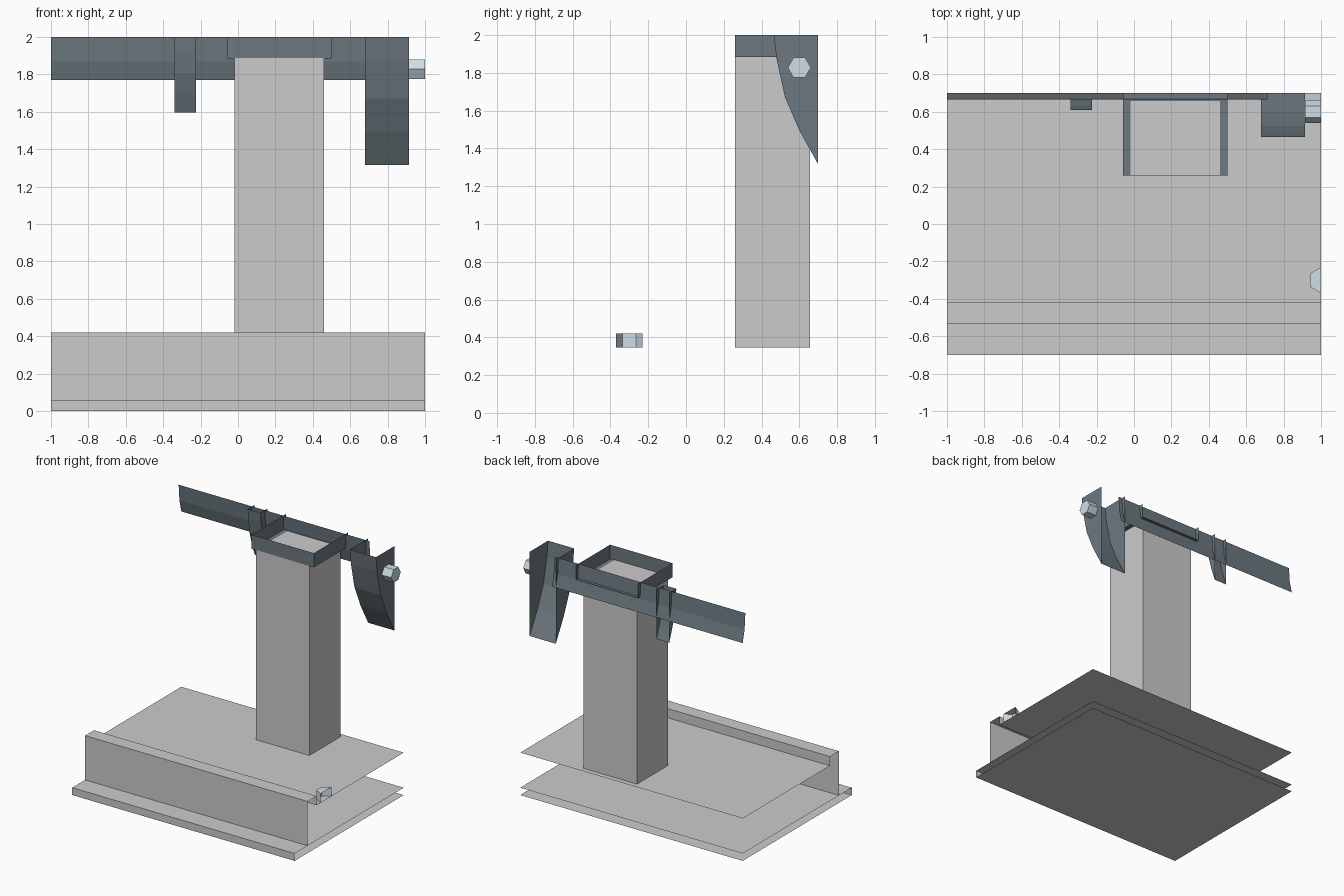
import bpy, bmesh, math

if "Cube" in bpy.data.objects:
    bpy.data.objects.remove(bpy.data.objects["Cube"])


def mat(name, col):
    m = bpy.data.materials.new(name)
    m.diffuse_color = (*col, 1)
    m.use_nodes = True
    m.node_tree.nodes["Principled BSDF"].inputs["Base Color"].default_value = m.diffuse_color
    return m


SLATE = mat("slate_metal", (0.15, 0.19, 0.215))
STEEL = mat("pale_steel", (0.62, 0.73, 0.79))


def make(name, faces, material=None):
    """Object from a list of polygons given as corner points."""
    bm = bmesh.new()
    for f in faces:
        bm.faces.new([bm.verts.new(p) for p in f])
    bmesh.ops.remove_doubles(bm, verts=bm.verts, dist=1e-4)
    me = bpy.data.meshes.new(name)
    bm.to_mesh(me)
    bm.free()
    ob = bpy.data.objects.new(name, me)
    bpy.context.collection.objects.link(ob)
    if material:
        me.materials.append(material)
    return ob


def sweep(profile, x0, x1):
    """Sheet: a (y, z) profile swept along x."""
    return [[(x0, *a), (x1, *a), (x1, *b), (x0, *b)]
            for a, b in zip(profile, profile[1:])]


def walls(path, z0, z1):
    """Vertical sheets along an (x, y) path."""
    return [[(*a, z0), (*b, z0), (*b, z1), (*a, z1)]
            for a, b in zip(path, path[1:])]


def flat(x0, x1, y0, y1, z):
    return [[(x0, y0, z), (x1, y0, z), (x1, y1, z), (x0, y1, z)]]


# Base: open-ended bottom slab and stepped platform with a raised front rim
make("bottom_slab", sweep([(0.7, 0), (-0.7, 0), (-0.7, 0.06), (0.7, 0.06)][::-1], -1, 1))
make("platform", sweep([(-0.535, 0.06), (-0.535, 0.42), (-0.42, 0.42),
                        (-0.42, 0.345), (0.7, 0.345)], -1, 1))

# Column standing on the platform
CX0, CX1, CY0, CY1 = -0.02, 0.46, 0.26, 0.657
ring = [(CX0, CY0), (CX1, CY0), (CX1, CY1), (CX0, CY1), (CX0, CY0)]
make("column", walls(ring, 0.345, 1.888) + flat(CX0, CX1, CY0, CY1, 1.888))

# Cap tray around the column head, open at top and back
tray = walls([(-0.06, 0.7), (-0.06, 0.26), (0.5, 0.26), (0.5, 0.7)], 1.885, 2)
make("column_cap", tray + flat(-0.06, 0.5, 0.26, 0.7, 1.885), SLATE)

# Long curved beam sheet
make("beam", sweep([(0.7, 1.77), (0.676, 1.87), (0.666, 2)][::-1], -1, 0.715), SLATE)


# Brackets: curved front sheet with two side plates, open top and back
def bracket(name, x0, x1, depth, height):
    curve = [(0, 0), (0.06, 0.18), (0.25, 0.48), (0.58, 0.74), (1, 1)]
    prof = [(0.7 - depth * (1 - u), 2 - height * v) for u, v in curve]
    sides = [[(x, *p) for p in prof + [(0.7, 2)]] for x in (x0, x1)]
    sides[1].reverse()
    make(name, sweep(prof, x0, x1) + sides, SLATE)


bracket("small_bracket", -0.34, -0.225, 0.09, 0.405)
bracket("end_bracket", 0.68, 0.915, 0.235, 0.685)

# Hexagonal pivot nut on the end bracket
hexa = [(math.cos(i * math.pi / 3), math.sin(i * math.pi / 3)) for i in range(7)]
nut = [(0.6 + 0.061 * c, 1.828 + 0.061 * s) for c, s in hexa]
make("pivot_nut", sweep(nut, 1, 0.915) + [[(1, *p) for p in nut[:6]]], STEEL)

# Half hexagonal bolt head on the platform, cut off at the section edge
head = [(1, -0.37), (0.94, -0.335), (0.94, -0.265), (1, -0.23)]
make("platform_bolt", walls(head[::-1], 0.345, 0.42)
     + [[(*p, 0.42) for p in head[::-1]]], STEEL)
